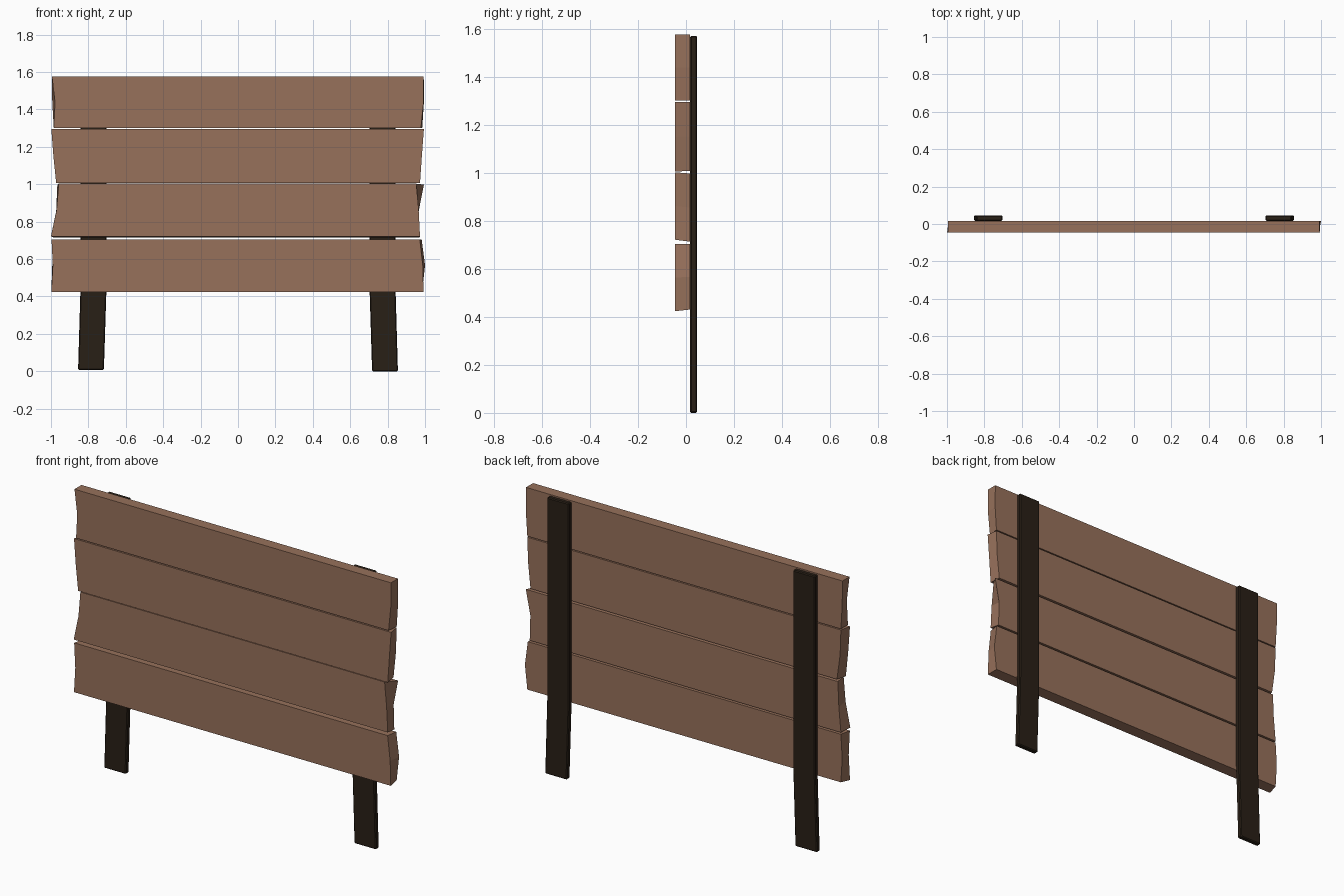
import bpy, bmesh

if "Cube" in bpy.data.objects:
    bpy.data.objects.remove(bpy.data.objects["Cube"])


def material(name, rgb):
    m = bpy.data.materials.new(name)
    m.diffuse_color = (*rgb, 1)
    m.use_nodes = True
    m.node_tree.nodes["Principled BSDF"].inputs["Base Color"].default_value = m.diffuse_color
    return m


wood = material("plank_wood", (0.31, 0.165, 0.105))
dark = material("dark_wood", (0.022, 0.014, 0.008))


def stacked_board(name, levels, mat, bevel=0):
    """Loft a board through levels of (z_front, z_back, y0, y1, left_f, left_b, right_f, right_b)."""
    bm = bmesh.new()
    rings = []
    for zf, zb, y0, y1, lf, lb, rf, rb in levels:
        rings.append([bm.verts.new(c) for c in
                      ((lf, y0, zf), (rf, y0, zf), (rb, y1, zb), (lb, y1, zb))])
    for a, b in zip(rings, rings[1:]):
        for i in range(4):
            j = (i + 1) % 4
            bm.faces.new((a[i], a[j], b[j], b[i]))
    bm.faces.new(rings[0])
    bm.faces.new(rings[-1])
    bmesh.ops.recalc_face_normals(bm, faces=bm.faces)
    me = bpy.data.meshes.new(name)
    bm.to_mesh(me)
    bm.free()
    me.materials.append(mat)
    ob = bpy.data.objects.new(name, me)
    bpy.context.collection.objects.link(ob)
    if bevel:
        mod = ob.modifiers.new("worn_edges", 'BEVEL')
        mod.width, mod.segments = bevel, 1


# Planks, top to bottom: z of bottom front/back, z of top front/back,
# then rough-cut ends (top, middle, bottom) for left front/back, right front/back
planks = [
    (1.302, 1.302, 1.577, 1.577,
     (-.995, -.978, -.985), (-.995, -.993, -.985), (.993, .992, .978), (.993, .994, .985)),
    (1.006, 1.009, 1.296, 1.296,
     (-.998, -.987, -.972), (-.985, -.98, -.96), (.994, .983, .973), (.985, .98, .965)),
    (0.722, 0.714, 1.003, 0.998,
     (-.958, -.97, -1.0), (-.966, -.972, -.985), (.953, .966, .973), (.994, .966, .97)),
    (0.424, 0.431, 0.704, 0.704,
     (-.997, -.99, -.998), (-.985, -.993, -.985), (.972, .988, .992), (.982, 1.0, .985)),
]
for n, (bf, bb, tf, tb, lf, lb, rf, rb) in enumerate(planks, 1):
    zs = ((tf, tb), ((tf + bf) / 2, (tb + bb) / 2), (bf, bb))
    stacked_board(f"plank_{n}", [(*zs[i], -.046, .017, lf[i], lb[i], rf[i], rb[i])
                                 for i in range(3)], wood)

# Posts behind the planks, splaying slightly outward toward the ground
for name, s, foot in (("left_post", -1, .008), ("right_post", 1, 0)):
    levels = []
    for z, inner, outer in ((foot, .717, .855), (.45, .703, .842), (1.572, .703, .842)):
        l, r = sorted((s * inner, s * outer))
        levels.append((z, z, .017, .046, l, l, r, r))
    stacked_board(name, levels, dark, bevel=.005)
